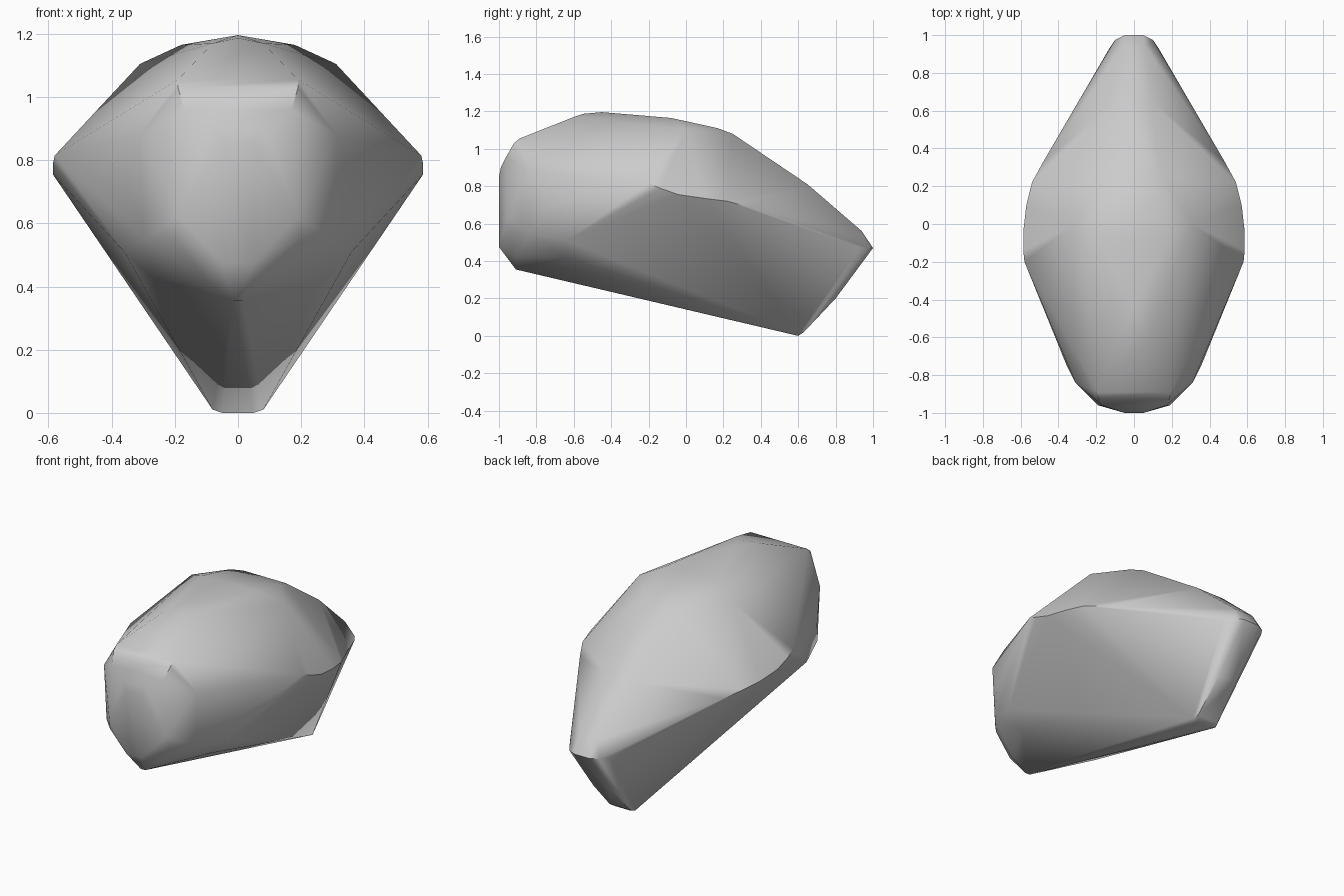
import bpy, bmesh, math

if "Cube" in bpy.data.objects:
    bpy.data.objects.remove(bpy.data.objects["Cube"])

# Key points of the right half of the faceted body (x, y, z)
top = [(0, -.45, 1.196), (.08, -.6, 1.17), (0, -.55, 1.187), (.18, -.08, 1.165),
       (.17, .17, 1.11), (.14, .25, 1.08), (.31, 0, 1.105), (.09, .65, .81)]
sides = [(.58, -.2, .815), (.586, -.14, .79), (.586, -.04, .755), (.57, .1, .735),
         (.54, .22, .72), (.48, .33, .69)]
front = [(.19, -.89, 1.055), (.19, -.92, 1.03), (.17, -.96, .96), (.08, -.99, .9),
         (.05, -1, .85), (.05, -1, .475), (.19, -.96, .62), (.2, -.94, .56),
         (.31, -.84, .88), (.3, -.83, .55), (.36, -.74, .7), (.36, -.64, .51),
         (.26, -.64, .42), (.1, -.91, .42), (.015, -.91, .355)]
rear = [(.06, .94, .56), (.13, .93, .47), (.1, .975, .47), (.05, 1, .47),
        (.1, .89, .41), (.06, .8, .2)]
base = [(.08, .6, .01), (.05, .6, 0), (.07, .63, .02)]

# Mirror the points and wrap them in one convex skin
bm = bmesh.new()
for x, y, z in top + sides + front + rear + base:
    bm.verts.new((x, y, z))
    if x:
        bm.verts.new((-x, y, z))
hull = bmesh.ops.convex_hull(bm, input=bm.verts[:])
bmesh.ops.delete(bm, geom=[v for v in bm.verts if not v.link_faces], context='VERTS')
bmesh.ops.recalc_face_normals(bm, faces=bm.faces[:])

mesh = bpy.data.meshes.new("boulder")
bm.to_mesh(mesh)
bm.free()
boulder = bpy.data.objects.new("boulder", mesh)
bpy.context.collection.objects.link(boulder)

# Smooth shading that keeps the strong ridges
bpy.context.view_layer.objects.active = boulder
boulder.select_set(True)
bpy.ops.object.shade_smooth_by_angle(angle=math.radians(40))
